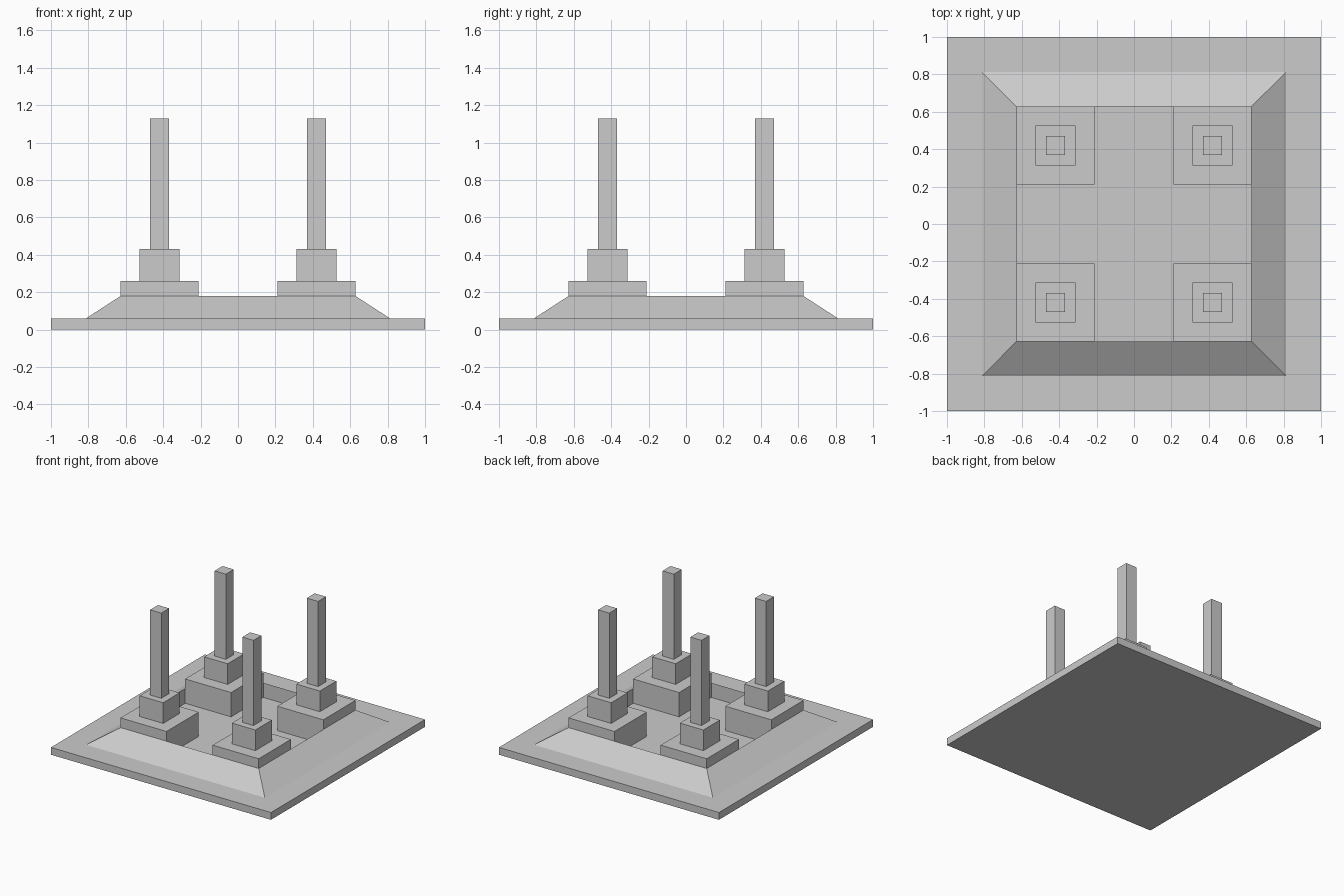
import bpy, bmesh

if "Cube" in bpy.data.objects:
    bpy.data.objects.remove(bpy.data.objects["Cube"])


def mesh_object(name, bm):
    bmesh.ops.recalc_face_normals(bm, faces=bm.faces)
    me = bpy.data.meshes.new(name)
    bm.to_mesh(me)
    bm.free()
    ob = bpy.data.objects.new(name, me)
    bpy.context.collection.objects.link(ob)
    return ob


def box(name, x, y, half, z0, z1):
    bm = bmesh.new()
    bmesh.ops.create_cube(bm, size=1)
    for v in bm.verts:
        v.co = (x + v.co.x * 2 * half, y + v.co.y * 2 * half,
                z0 + (v.co.z + 0.5) * (z1 - z0))
    return mesh_object(name, bm)


CORNERS = [(-1, -1), (1, -1), (1, 1), (-1, 1)]

# Ground slab
box("base_slab", 0, 0, 1.0, 0, 0.06)

# Sloped bank around an open court: triangular profile swept round a square
bm = bmesh.new()
profile = [(0.813, 0.06), (0.628, 0.18), (0.628, 0.06)]
loops = [[bm.verts.new((sx * r, sy * r, z)) for sx, sy in CORNERS]
         for r, z in profile]
for i in range(3):
    a, b = loops[i], loops[(i + 1) % 3]
    for k in range(4):
        n = (k + 1) % 4
        bm.faces.new((a[k], a[n], b[n], b[k]))
mesh_object("sloped_bank", bm)

# Four corner pillars: plinth, pedestal and post
for (sx, sy), tag in zip(CORNERS, ("front_left", "front_right",
                                   "back_right", "back_left")):
    x, y = sx * 0.419, sy * 0.419
    box("plinth_" + tag, x, y, 0.209, 0.06, 0.26)
    box("pedestal_" + tag, x, y, 0.107, 0.26, 0.43)
    box("post_" + tag, x, y, 0.051, 0.43, 1.13)
